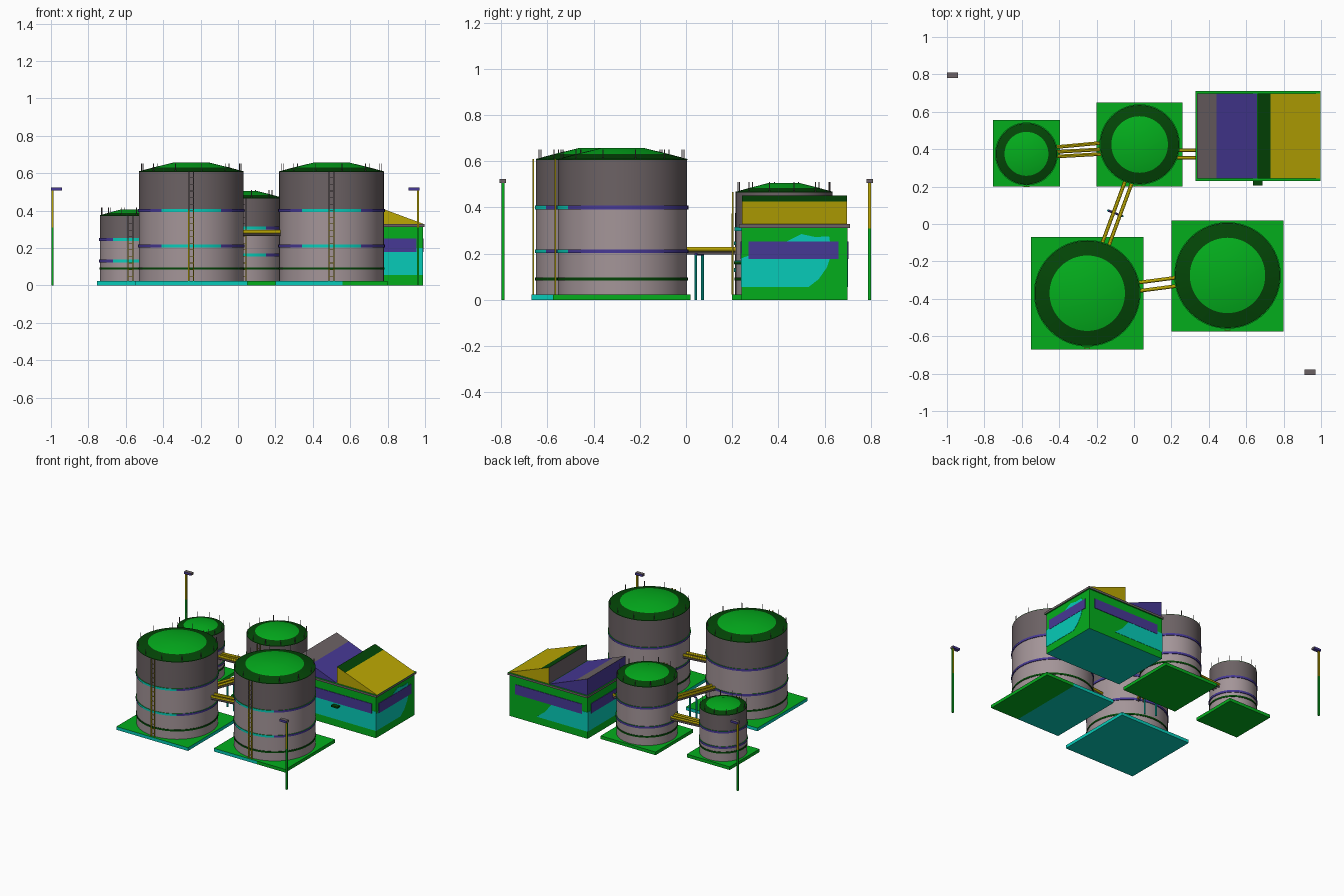
import bpy, bmesh, math
from mathutils import Vector

if "Cube" in bpy.data.objects:
    bpy.data.objects.remove(bpy.data.objects["Cube"])

# Flat colours
COLOURS = {
    "green": (0.001, 0.42, 0.012), "dark_green": (0.001, 0.06, 0.002),
    "teal": (0.002, 0.60, 0.48), "light_grey": (0.37, 0.30, 0.315),
    "dark_grey": (0.15, 0.122, 0.128), "purple": (0.062, 0.04, 0.30),
    "gold": (0.50, 0.39, 0.001),
}
NAMES = list(COLOURS)
MATS = []
for n, c in COLOURS.items():
    m = bpy.data.materials.new(n)
    m.diffuse_color = (*c, 1)
    m.use_nodes = True
    m.node_tree.nodes["Principled BSDF"].inputs["Base Color"].default_value = m.diffuse_color
    MATS.append(m)


def make(name, bm, rule, smooth=False):
    """rule: colour name, or function(face centre, normal) -> colour name"""
    bmesh.ops.recalc_face_normals(bm, faces=bm.faces[:])
    for f in bm.faces:
        c = rule if isinstance(rule, str) else rule(f.calc_center_median(), f.normal)
        f.material_index = NAMES.index(c)
    me = bpy.data.meshes.new(name)
    bm.to_mesh(me)
    bm.free()
    for m in MATS:
        me.materials.append(m)
    ob = bpy.data.objects.new(name, me)
    bpy.context.collection.objects.link(ob)
    if smooth:
        bpy.ops.object.select_all(action='DESELECT')
        ob.select_set(True)
        bpy.context.view_layer.objects.active = ob
        bpy.ops.object.shade_smooth_by_angle(angle=math.radians(30))


def prism(bm, outline, vec):
    """Add a flat outline extruded along vec"""
    a = [bm.verts.new(p) for p in outline]
    b = [bm.verts.new(Vector(p) + Vector(vec)) for p in outline]
    n = len(a)
    bm.faces.new(a)
    bm.faces.new(b[::-1])
    for i in range(n):
        bm.faces.new((a[i], b[i], b[(i + 1) % n], a[(i + 1) % n]))


def add_box(bm, x0, x1, y0, y1, z0, z1):
    prism(bm, [(x0, y0, z0), (x1, y0, z0), (x1, y1, z0), (x0, y1, z0)], (0, 0, z1 - z0))


def box(name, *dims, rule):
    bm = bmesh.new()
    add_box(bm, *dims)
    make(name, bm, rule)


def add_tube(bm, p, q, r, n=10):
    p, q = Vector(p), Vector(q)
    d = (q - p).normalized()
    u = d.orthogonal().normalized()
    v = d.cross(u)
    prism(bm, [p + r * (u * math.cos(2 * math.pi * i / n) + v * math.sin(2 * math.pi * i / n))
               for i in range(n)], q - p)


def lathe(name, cx, cy, profile, rule, n=64, closed=False):
    bm = bmesh.new()
    vs = [bm.verts.new((cx + r, cy, z)) for r, z in profile]
    es = [bm.edges.new(e) for e in zip(vs, vs[1:])]
    if closed:
        es.append(bm.edges.new((vs[-1], vs[0])))
    bmesh.ops.spin(bm, geom=vs + es, cent=(cx, cy, 0), axis=(0, 0, 1),
                   angle=2 * math.pi, steps=n)
    bmesh.ops.remove_doubles(bm, verts=bm.verts[:], dist=1e-5)
    make(name, bm, rule, True)


def tank(tag, cx, cy, r, h, dome, pad, pad_rule):
    # foundation slab, in two halves
    xm = pad[0] + (pad[1] - pad[0]) * 0.6
    for side, a, b in (("left", pad[0], xm), ("right", xm, pad[1])):
        box(f"{tag}_pad_{side}", a, b, pad[2], pad[3], 0, 0.024,
            rule=lambda c, n: "green" if n.z > 0.5 else pad_rule(side, n))
    # wall, with the top course darker, and shallow domed roof
    zb = h * 0.655
    lathe(tag + "_wall", cx, cy, [(0, 0.02), (r, 0.02), (r, zb), (r, h), (0, h)],
          lambda c, n: "dark_grey" if c.z > zb else "light_grey")
    rb = r * 0.72
    lathe(tag + "_roof", cx, cy,
          [(r * 1.002, h - 0.004), (r * 1.002, h), (rb, h + dome * 0.45),
           (r * 0.34, h + dome), (0, h + dome)],
          lambda c, n: "dark_green" if math.hypot(c.x - cx, c.y - cy) > rb else "green")
    # stiffening bands
    for i, z in enumerate((zb, h * 0.345)):
        lathe(f"{tag}_band_{i}", cx, cy,
              [(r - 0.003, z - 0.008), (r + 0.005, z - 0.008),
               (r + 0.005, z + 0.008), (r - 0.003, z + 0.008)],
              lambda c, n: "green" if n.z > 0.5 else
              ("teal" if c.y < cy - 0.85 * r else "purple"), closed=True)
    lathe(tag + "_lower_band", cx, cy,
          [(r - 0.003, 0.084), (r + 0.003, 0.084), (r + 0.003, 0.097), (r - 0.003, 0.097)],
          "dark_green", closed=True)
    # roof edge posts
    bm = bmesh.new()
    for k in range(12):
        a = 2 * math.pi * (k + 0.4) / 12
        x, y = cx + r * 0.97 * math.cos(a), cy + r * 0.97 * math.sin(a)
        add_tube(bm, (x, y, h - 0.01), (x, y, h + 0.042), 0.0022, 6)
    make(tag + "_roof_posts", bm, "dark_grey")
    # ladder on the front
    bm = bmesh.new()
    y = cy - r - 0.012
    for s in (-0.013, 0.013):
        for z0, z1 in ((0.024, zb), (zb, h)):
            add_box(bm, cx + s - 0.003, cx + s + 0.003, y - 0.003, y + 0.003, z0, z1)
    z = 0.05
    while z < h - 0.01:
        add_box(bm, cx - 0.012, cx + 0.012, y - 0.0015, y + 0.0015, z - 0.0015, z + 0.0015)
        z += 0.035
    make(tag + "_ladder", bm,
         lambda c, n: "dark_grey" if c.z > zb and n.y < -0.5 else "gold")


tank("large_tank_left", -0.25, -0.37, 0.28, 0.61, 0.047, (-0.55, 0.05, -0.67, -0.07),
     lambda side, n: "teal")
tank("large_tank_right", 0.5, -0.275, 0.28, 0.61, 0.047, (0.2, 0.8, -0.575, 0.02),
     lambda side, n: "teal" if side == "left" else "green")
tank("medium_tank", 0.03, 0.425, 0.21, 0.468, 0.037, (-0.2, 0.26, 0.2, 0.65),
     lambda side, n: "green")
tank("small_tank", -0.575, 0.375, 0.163, 0.375, 0.03, (-0.755, -0.395, 0.2, 0.555),
     lambda side, n: "teal" if n.y < -0.5 else "green")


# Linking pipes
def pipes(name, runs, z, r=0.01):
    for part, dz, rad, colour in (("", 0, r, "gold"), ("_carrier", -0.017, 0.007, "dark_grey")):
        bm = bmesh.new()
        for x0, y0, x1, y1 in runs:
            add_tube(bm, (x0, y0, z + dz), (x1, y1, z + dz), rad, 12)
        make(name + part, bm, colour, True)


pipes("pipes_large_tanks", [(0.01, -0.315, 0.24, -0.285), (0.01, -0.36, 0.24, -0.33)], 0.288)
pipes("pipes_large_to_medium", [(-0.18, -0.13, -0.04, 0.25), (-0.14, -0.13, 0.0, 0.25)], 0.22)
pipes("pipes_medium_to_small", [(-0.43, 0.41, -0.16, 0.435), (-0.43, 0.385, -0.16, 0.40),
                                (-0.43, 0.36, -0.16, 0.375)], 0.2)
pipes("pipes_to_building", [(0.22, 0.395, 0.34, 0.395), (0.22, 0.355, 0.34, 0.355)], 0.22)

# Pipe support trestle
ends = [(-0.138, 0.072), (-0.062, 0.042)]
bm = bmesh.new()
for x, y in ends:
    add_tube(bm, (x, y, 0), (x, y, 0.195), 0.006, 8)
make("trestle_posts", bm, "teal")
bm = bmesh.new()
add_tube(bm, (*ends[0], 0.197), (*ends[1], 0.197), 0.006, 8)
make("trestle_beam", bm, "purple")

# Building body and eave
X0, X1, Y0, Y1 = 0.335, 0.988, 0.24, 0.7
box("building_walls", X0, X1, Y0, Y1, 0, 0.315,
    rule=lambda c, n: "teal" if n.z < -0.5 else "green")
box("eave", X0 - 0.006, 0.998, Y0 - 0.01, Y1 + 0.01, 0.312, 0.328,
    rule=lambda c, n: "green" if abs(n.z) > 0.5 else "dark_grey")


# Sawtooth roof: each tooth is steep to the left and slopes down to the right
def tooth(name, x0, xs, x1, top, main, steep):
    z0, zt, y = 0.327, 0.452, Y0 + 0.002
    zs = zt + (z0 - zt) * (xs - x0) / (x1 - x0)
    bm = bmesh.new()
    prism(bm, [(x0, y, z0), (x1, y, z0), (xs, y, zs), (x0, y, zt)], (0, Y1 - Y0 - 0.004, 0))
    make(name, bm, lambda c, n: steep if n.x < -0.5 else
         (top if n.z > 0.5 and c.x < xs else main))


tooth("roof_tooth_left", 0.338, 0.44, 0.66, "dark_grey", "purple", "purple")
tooth("roof_tooth_right", 0.66, 0.73, 0.997, "dark_green", "gold", "dark_grey")


# Painted wall panels as thin plates; axis 0 = side walls, 1 = front and back
def plate(name, axis, pos, out, outline, colour, t):
    bm = bmesh.new()
    pts = [(pos, u, z) if axis == 0 else (u, pos, z) for u, z in outline]
    prism(bm, pts, (out * t, 0, 0) if axis == 0 else (0, out * t, 0))
    make(name, bm, colour)


def rect(u0, u1, z0, z1):
    return [(u0, z0), (u1, z0), (u1, z1), (u0, z1)]


plate("right_wall_panel", 0, X1, 1,
      [(0.24, 0.055), (0.53, 0.055), (0.575, 0.09), (0.61, 0.14), (0.63, 0.2), (0.62, 0.275),
       (0.56, 0.272), (0.5, 0.285), (0.43, 0.25), (0.24, 0.18)], "teal", 0.002)
plate("front_wall_panel", 1, Y0, -1, rect(0.4, X1, 0.055, 0.2), "teal", 0.002)
plate("back_wall_panel", 1, Y1, 1,
      [(X0, 0.055), (0.76, 0.055), (0.69, 0.11), (0.62, 0.2), (X0, 0.2)], "teal", 0.002)
plate("left_wall_panel", 0, X0, -1, rect(Y0, Y1, 0.055, 0.2), "teal", 0.002)
plate("right_windows", 0, X1, 1, rect(0.27, 0.66, 0.178, 0.252), "purple", 0.004)
plate("front_windows", 1, Y0, -1, rect(0.38, 0.955, 0.178, 0.252), "purple", 0.004)
plate("back_windows", 1, Y1, 1, rect(0.38, 0.94, 0.178, 0.252), "purple", 0.004)
plate("left_windows", 0, X0, -1, rect(0.28, 0.66, 0.178, 0.252), "purple", 0.004)
box("door_canopy", 0.635, 0.687, 0.207, 0.24, 0.155, 0.167, rule="dark_green")

# Lamp posts, heads pointing inward
for tag, x, y, s in (("left", -0.992, 0.795, 1), ("right", 0.963, -0.793, -1)):
    bm = bmesh.new()
    split = 0.31
    add_box(bm, x - 0.006, x + 0.006, y - 0.006, y + 0.006, 0, split)
    add_box(bm, x - 0.006, x + 0.006, y - 0.006, y + 0.006, split, 0.515)
    make(tag + "_lamp_post", bm,
         lambda c, n: "green" if c.z < split or (s < 0 and n.x > 0.5) else "gold")
    xa, xb = sorted((x - s * 0.008, x + s * 0.052))
    box(tag + "_lamp_head", xa, xb, y - 0.014, y + 0.014, 0.507, 0.524,
        rule=lambda c, n: "dark_grey" if n.z > 0.5 or abs(n.x) > 0.5 else "purple")
